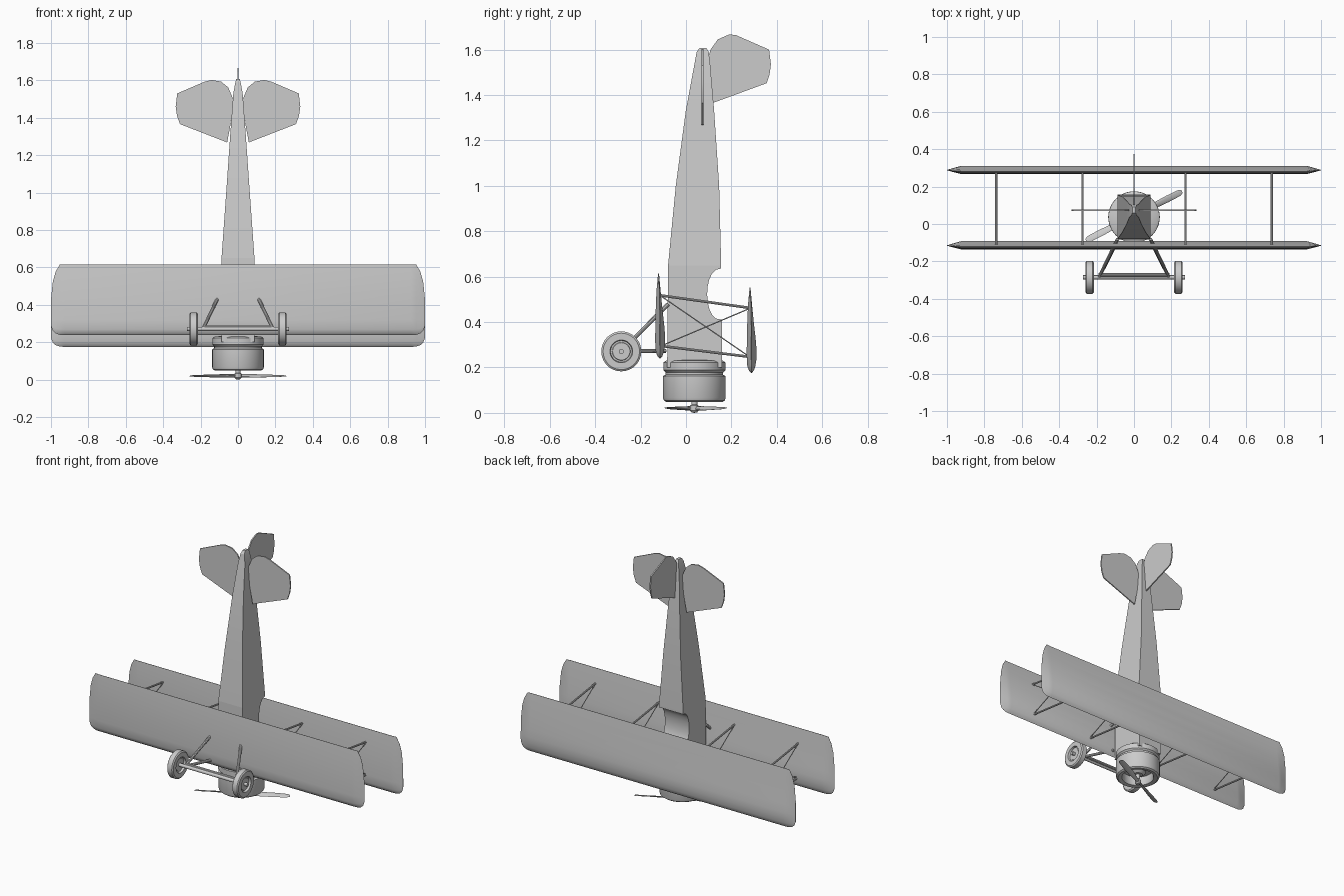
import bpy, bmesh, math
from mathutils import Vector, Matrix

if "Cube" in bpy.data.objects:
    bpy.data.objects.remove(bpy.data.objects["Cube"], do_unlink=True)

grey = bpy.data.materials.new("plain_grey")
grey.use_nodes = True
COLOUR = (0.6, 0.6, 0.6, 1)
grey.diffuse_color = COLOUR
grey.node_tree.nodes["Principled BSDF"].inputs["Base Color"].default_value = COLOUR


def finish(name, bm, smooth=35):
    bmesh.ops.recalc_face_normals(bm, faces=bm.faces)
    mesh = bpy.data.meshes.new(name)
    bm.to_mesh(mesh)
    bm.free()
    mesh.materials.append(grey)
    ob = bpy.data.objects.new(name, mesh)
    bpy.context.collection.objects.link(ob)
    if smooth:
        bpy.ops.object.select_all(action='DESELECT')
        ob.select_set(True)
        bpy.context.view_layer.objects.active = ob
        bpy.ops.object.shade_smooth_by_angle(angle=math.radians(smooth))
    return ob


def loft(name, rings, smooth=35):
    """Skin a row of closed rings and cap both ends."""
    bm = bmesh.new()
    rows = [[bm.verts.new(p) for p in ring] for ring in rings]
    for a, b in zip(rows, rows[1:]):
        n = len(a)
        for i in range(n):
            bm.faces.new((a[i], a[(i + 1) % n], b[(i + 1) % n], b[i]))
    bm.faces.new(rows[0])
    bm.faces.new(rows[-1])
    return finish(name, bm, smooth)


def lathe(name, profile, matrix, steps=48, smooth=35):
    """Spin (radius, height) points about z; radius 0 closes an end."""
    bm = bmesh.new()
    rows = []
    for r, z in profile:
        if r == 0:
            rows.append([bm.verts.new((0, 0, z))] * steps)
        else:
            rows.append([bm.verts.new((r * math.cos(t), r * math.sin(t), z))
                         for t in (2 * math.pi * i / steps for i in range(steps))])
    for a, b in zip(rows, rows[1:]):
        for i in range(steps):
            j = (i + 1) % steps
            corners = list(dict.fromkeys((a[i], a[j], b[j], b[i])))
            if len(corners) > 2:
                bm.faces.new(corners)
    bm.transform(matrix)
    return finish(name, bm, smooth)


def rod(name, a, b, r, steps=10):
    a, b = Vector(a), Vector(b)
    d = b - a
    m = Matrix.Translation(a) @ d.to_track_quat('Z', 'Y').to_matrix().to_4x4()
    L = d.length
    return lathe(name, [(0, 0), (r, 0), (r, L), (0, L)], m, steps)


# Fuselage: front section with the cockpit cut-out, then the tapering tail section
side = [(-0.083, 0.2), (0.158, 0.2), (0.158, 0.41)]
for i in range(1, 10):
    t = math.pi * i / 10
    side.append((0.157 - 0.064 * math.sin(t) ** 0.8, 0.523 - 0.113 * math.cos(t)))
side += [(0.155, 0.636), (0.155, 0.65), (-0.079, 0.65)]
loft("fuselage_front", [[(x, y, z) for y, z in side] for x in (-0.088, 0.088)], 30)
stations = [(0.65, -0.079, 0.155, 0.088), (1.0, -0.045, 0.146, 0.063),
            (1.33, -0.001, 0.124, 0.04), (1.53, 0.036, 0.107, 0.025),
            (1.59, 0.047, 0.1, 0.014), (1.608, 0.06, 0.09, 0.009)]
loft("fuselage_tail", [[(-w, y0, z), (w, y0, z), (w, y1, z), (-w, y1, z)]
                       for z, y0, y1, w in stations], 15)

# Engine cowl: grooved drum, open at the nose
nose = Matrix.Translation((0, 0.037, 0))
lathe("engine_cowl", [(0, 0.238), (0.06, 0.236), (0.125, 0.23), (0.137, 0.222),
                      (0.137, 0.188), (0.127, 0.178), (0.127, 0.168), (0.138, 0.162),
                      (0.138, 0.066), (0.134, 0.055), (0.124, 0.048), (0.1, 0.052),
                      (0.096, 0.06), (0.096, 0.11), (0, 0.11)], nose)
lathe("engine_core", [(0, 0.07), (0.03, 0.07), (0.05, 0.085), (0.05, 0.12), (0, 0.12)], nose, 24)
lathe("propeller_shaft", [(0, 0.0), (0.012, 0.002), (0.019, 0.01), (0.019, 0.032),
                          (0.013, 0.036), (0.013, 0.1), (0, 0.1)], nose, 20)

# Propeller: two twisted blades
blade = [(0.0, 0.010, 0.008, 50), (0.05, 0.012, 0.007, 40), (0.11, 0.017, 0.005, 27),
         (0.2, 0.019, 0.003, 18), (0.27, 0.017, 0.002, 13), (0.288, 0.009, 0.001, 12)]
for name, turn in (("propeller_blade_left", 27), ("propeller_blade_right", 207)):
    spin = nose @ Matrix.Translation((0, 0.006, 0.02)) @ Matrix.Rotation(math.radians(turn), 4, 'Z')
    rings = []
    for r, w, t, tw in blade:
        twist = Matrix.Rotation(math.radians(tw), 4, 'X')
        rings.append([spin @ twist @ Vector((r, w * math.cos(a), t * math.sin(a)))
                      for a in (math.pi * k / 5 for k in range(10))])
    loft(name, rings)

# Wings: cambered section (depth along chord, height) swept out to rounded tips
CHORD = 0.377
section = [(0.0, -0.114), (0.012, -0.104), (0.03, -0.098), (0.065, -0.092), (0.10, -0.092),
           (0.15, -0.096), (0.22, -0.104), (0.30, -0.112), (CHORD, -0.121),
           (CHORD, -0.123), (0.30, -0.130), (0.20, -0.134), (0.08, -0.136),
           (0.03, -0.133), (0.01, -0.125)]
# Tip stations: x, leading edge, trailing edge (fractions of chord), thickness
tip = [(0.925, 0, 1, 1), (0.953, 0.004, 1, 0.65), (0.975, 0.025, 0.9, 0.38),
       (0.99, 0.06, 0.76, 0.18), (1.0, 0.13, 0.5, 0.04)]
span = [(-x, a, b, t) for x, a, b, t in reversed(tip)] + tip
for name, dy, z0 in (("lower_wing", 0, 0.238), ("upper_wing", 0.403, 0.175)):
    loft(name, [[(x, -0.115 + (y + 0.115) * t + dy, z0 + CHORD * (a + (b - a) * c / CHORD))
                 for c, y in section] for x, a, b, t in span], 40)

# Wing struts and crossed bracing wires
for side_name, s in (("left", 1), ("right", -1)):
    for place, x in (("inner", 0.275 * s), ("outer", 0.737 * s)):
        tag = f"{place}_{side_name}"
        lo_f, hi_f = (x, -0.11, 0.295), (x, 0.28, 0.247)
        lo_r, hi_r = (x, -0.115, 0.518), (x, 0.285, 0.462)
        rod("front_strut_" + tag, lo_f, hi_f, 0.006)
        rod("rear_strut_" + tag, lo_r, hi_r, 0.006)
        rod("wire_a_" + tag, lo_r, hi_f, 0.003, 6)
        rod("wire_b_" + tag, lo_f, hi_r, 0.003, 6)

# Landing gear
WY, WZ = -0.285, 0.271
rod("axle", (-0.272, WY, WZ), (0.272, WY, WZ), 0.011, 14)
rod("spreader_bar", (-0.19, WY + 0.012, WZ + 0.008), (0.19, WY + 0.012, WZ + 0.008), 0.01)
wheel = [(0, -0.012), (0.038, -0.012), (0.04, -0.008), (0.047, -0.008), (0.05, -0.022),
         (0.08, -0.022), (0.088, -0.016), (0.088, 0.016), (0.08, 0.022), (0.05, 0.022),
         (0.047, 0.008), (0.04, 0.008), (0.038, 0.012), (0, 0.012)]
for side_name, s in (("left", 1), ("right", -1)):
    m = Matrix.Translation((0.237 * s, WY, WZ)) @ Matrix.Rotation(math.pi / 2, 4, 'Y')
    lathe("wheel_" + side_name, wheel, m)
    hub = (0.187 * s, WY, WZ)
    rod("gear_front_strut_" + side_name, hub, (0.088 * s, -0.09, 0.273), 0.009)
    rod("gear_rear_strut_" + side_name, hub, (0.088 * s, -0.08, 0.478), 0.009)

# Tail surfaces: thin plates
stabilizer = [(0.058, 1.268), (0.31, 1.366), (0.326, 1.41), (0.333, 1.46), (0.325, 1.53),
              (0.18, 1.592), (0.14, 1.602), (0.09, 1.593), (0.052, 1.562), (0.03, 1.51),
              (0.02, 1.47)]
for side_name, s in (("left", 1), ("right", -1)):
    loft("stabilizer_" + side_name,
         [[(x * s, y, z) for x, z in stabilizer] for y in (0.069, 0.077)], 25)
fin = [(0.11, 1.363), (0.123, 1.367), (0.355, 1.452), (0.368, 1.49), (0.374, 1.535),
       (0.366, 1.6), (0.22, 1.664), (0.19, 1.667), (0.14, 1.645), (0.108, 1.6), (0.095, 1.55)]
loft("fin", [[(x, y, z) for y, z in fin] for x in (-0.004, 0.004)], 25)
